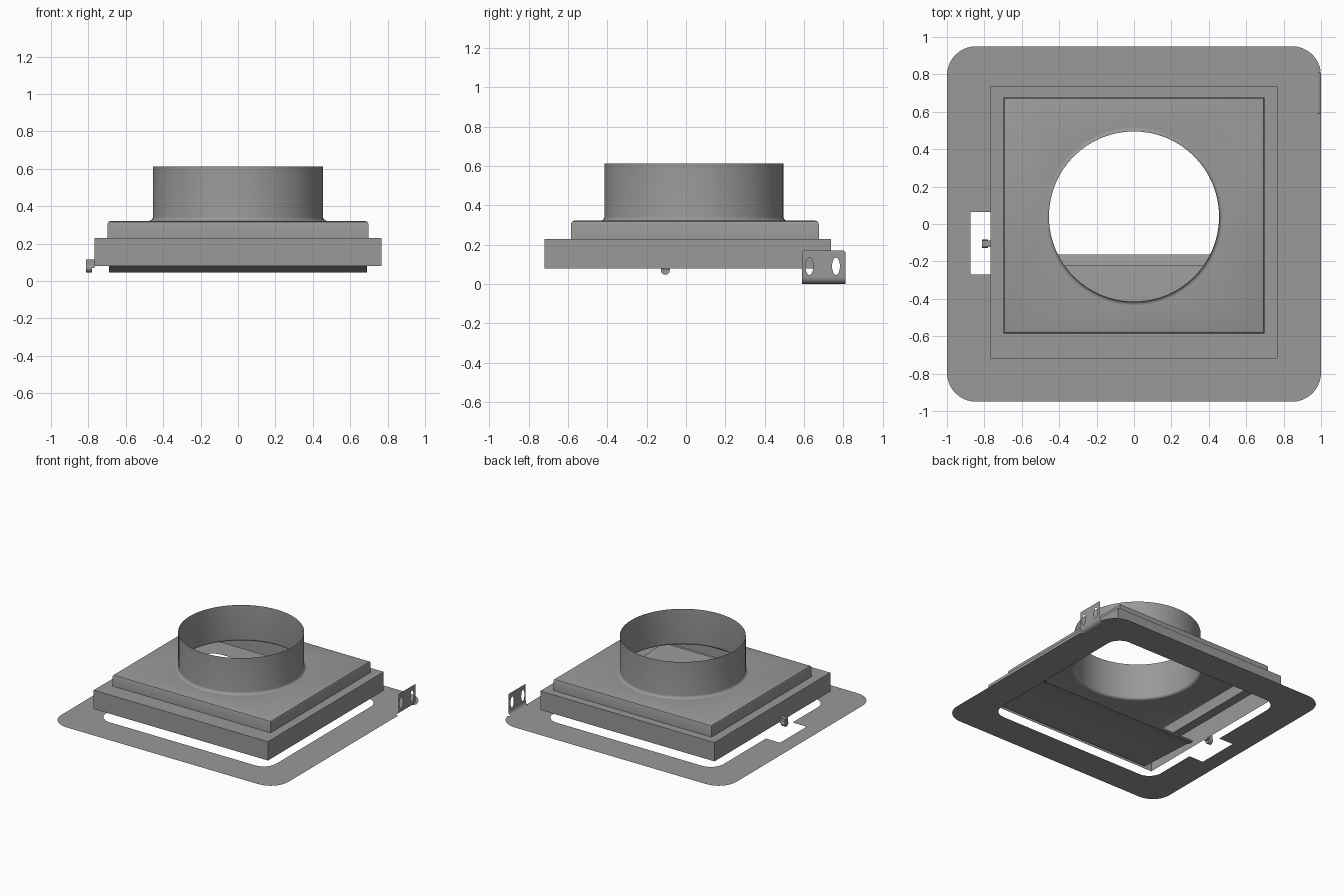
import bpy, bmesh, math

if "Cube" in bpy.data.objects:
    bpy.data.objects.remove(bpy.data.objects["Cube"])

steel = bpy.data.materials.new("galvanised steel grey")
steel.diffuse_color = (0.33, 0.32, 0.31, 1)
steel.use_nodes = True
steel.node_tree.nodes["Principled BSDF"].inputs["Base Color"].default_value = steel.diffuse_color


def finish(name, bm, angle=35):
    bmesh.ops.remove_doubles(bm, verts=bm.verts, dist=1e-5)
    me = bpy.data.meshes.new(name)
    bm.to_mesh(me)
    bm.free()
    ob = bpy.data.objects.new(name, me)
    bpy.context.collection.objects.link(ob)
    me.materials.append(steel)
    bpy.ops.object.select_all(action='DESELECT')
    ob.select_set(True)
    bpy.context.view_layer.objects.active = ob
    bpy.ops.object.shade_smooth_by_angle(angle=math.radians(angle))
    return ob


def arc(cx, cy, rx, ry, a0, a1, n):
    return [(cx + rx * math.cos(math.radians(a0 + (a1 - a0) * i / n)),
             cy + ry * math.sin(math.radians(a0 + (a1 - a0) * i / n))) for i in range(n + 1)]


def rounded(x0, x1, y0, y1, r, n=10):
    """Four corner arcs, anticlockwise from the right-top corner."""
    return [arc(x1 - r, y1 - r, r, r, 0, 90, n), arc(x0 + r, y1 - r, r, r, 90, 180, n),
            arc(x0 + r, y0 + r, r, r, 180, 270, n), arc(x1 - r, y0 + r, r, r, 270, 360, n)]


def fill(bm, loops, place, normal):
    """Flat sheet between an outline and its holes."""
    edges = []
    for loop in loops:
        vs = [bm.verts.new(place(*p)) for p in loop]
        edges += [bm.edges.new((vs[i - 1], vs[i])) for i in range(len(vs))]
    res = bmesh.ops.triangle_fill(bm, edges=edges, use_beauty=True, normal=normal)
    for f in [g for g in res["geom"] if isinstance(g, bmesh.types.BMFace)]:
        f.normal_update()
        if f.normal.dot(normal) < 0:
            f.normal_flip()


def skin(bm, rows, closed):
    """Quads between successive rows of points."""
    rows = [[bm.verts.new(p) for p in row] for row in rows]
    for a, b in zip(rows, rows[1:]):
        for i in range(0 if closed else 1, len(a)):
            bm.faces.new((a[i - 1], a[i], b[i], b[i - 1]))


# Ceiling plate: rounded ring with a lever notch on the left and a relief for the tab
TY0, TY1, BEND = 0.59, 0.81, 0.035
c = rounded(-1, 1, -0.95, 0.95, 0.155)
outer = c[0] + c[1] + c[2] + c[3] + [(1, TY0), (1 - BEND, TY0), (1 - BEND, TY1 - 0.03)]
# the relief meets the corner arc, so drop arc points below the tab top
outer = [p for p in outer if not (p[0] > 0.99 and TY0 < p[1] < TY1)]
c = rounded(-0.75, 0.75, -0.70, 0.71, 0.11)
notch = [(-0.75, 0.065), (-0.875, 0.065), (-0.875, -0.27), (-0.75, -0.27)]
bm = bmesh.new()
fill(bm, [outer, c[0] + c[1] + notch + c[2] + c[3]], lambda x, y: (x, y, 0), (0, 0, 1))
finish("ceiling_plate", bm)

# Fixing tab: quarter bend, then an upright sheet with two slots
bm = bmesh.new()
bend = arc(1 - BEND, BEND, BEND, BEND, -90, 0, 8)
skin(bm, [[(x, TY0, z), (x, TY1, z)] for x, z in bend], False)
top = rounded(TY0, TY1, BEND, 0.17, 0.012, 4)
sheet = top[0] + top[1] + [(TY0, BEND), (TY1, BEND)]
slots = [arc(y, 0.09, 0.02, 0.044, 0, 345, 23) for y in (0.627, 0.762)]
fill(bm, [sheet] + slots, lambda y, z: (1, y, z), (1, 0, 0))
finish("fixing_tab", bm)

# Housing: skirt, ledge and raised box as one folded sheet, with a round opening
CY, R = 0.04, 0.455


def rect(x, y0, y1, z):
    return [(-x, y0, z), (x, y0, z), (x, y1, z), (-x, y1, z)]


bm = bmesh.new()
skin(bm, [rect(0.768, -0.72, 0.738, 0.08), rect(0.768, -0.72, 0.738, 0.23),
          rect(0.697, -0.585, 0.675, 0.23), rect(0.697, -0.585, 0.675, 0.305),
          rect(0.692, -0.58, 0.67, 0.317), rect(0.68, -0.568, 0.658, 0.322)], True)
lid = [p[:2] for p in rect(0.68, -0.568, 0.658, 0)]
fill(bm, [lid, arc(0, CY, R + 0.02, R + 0.02, 0, 354.375, 63)],
     lambda x, y: (x, y, 0.322), (0, 0, 1))
finish("housing", bm)

# Duct collar: open tube with a small fillet at its foot
bm = bmesh.new()
prof = arc(R + 0.02, 0.342, 0.02, 0.02, 270, 180, 5) + [(R, 0.612)]
skin(bm, [[(x, y, z) for x, y in arc(0, CY, r, r, 0, 354.375, 63)] for r, z in prof], True)
finish("duct_collar", bm)

# Damper flap: bent sheet with a hooked lip, closing the front part from below
bm = bmesh.new()
prof = [(-0.70, 0.085), (-0.59, 0.08), (-0.45, 0.073), (-0.24, 0.063), (-0.175, 0.047),
        (-0.163, 0.052), (-0.162, 0.062), (-0.175, 0.07), (-0.225, 0.078)]
skin(bm, [[(0.69, y, z), (-0.69, y, z)] for y, z in prof], False)
bmesh.ops.reverse_faces(bm, faces=bm.faces)
finish("damper_flap", bm)

# Damper lever: round pin with a small block fixed to the skirt
bm = bmesh.new()
ring = arc(-0.105, 0.07, 0.023, 0.023, 0, 337.5, 15)
skin(bm, [[(x, y, z) for y, z in ring] for x in (-0.78, -0.813)], True)
for x in (-0.78, -0.813):
    bm.faces.new([bm.verts.new((x, y, z)) for y, z in ring])
bmesh.ops.remove_doubles(bm, verts=bm.verts, dist=1e-5)
bmesh.ops.recalc_face_normals(bm, faces=bm.faces)
finish("lever_pin", bm)

bm = bmesh.new()
bmesh.ops.create_cube(bm, size=1)
for v in bm.verts:
    v.co = (-0.789 + v.co.x * 0.046, -0.105 + v.co.y * 0.036, 0.092 + v.co.z * 0.044)
finish("lever_block", bm)
